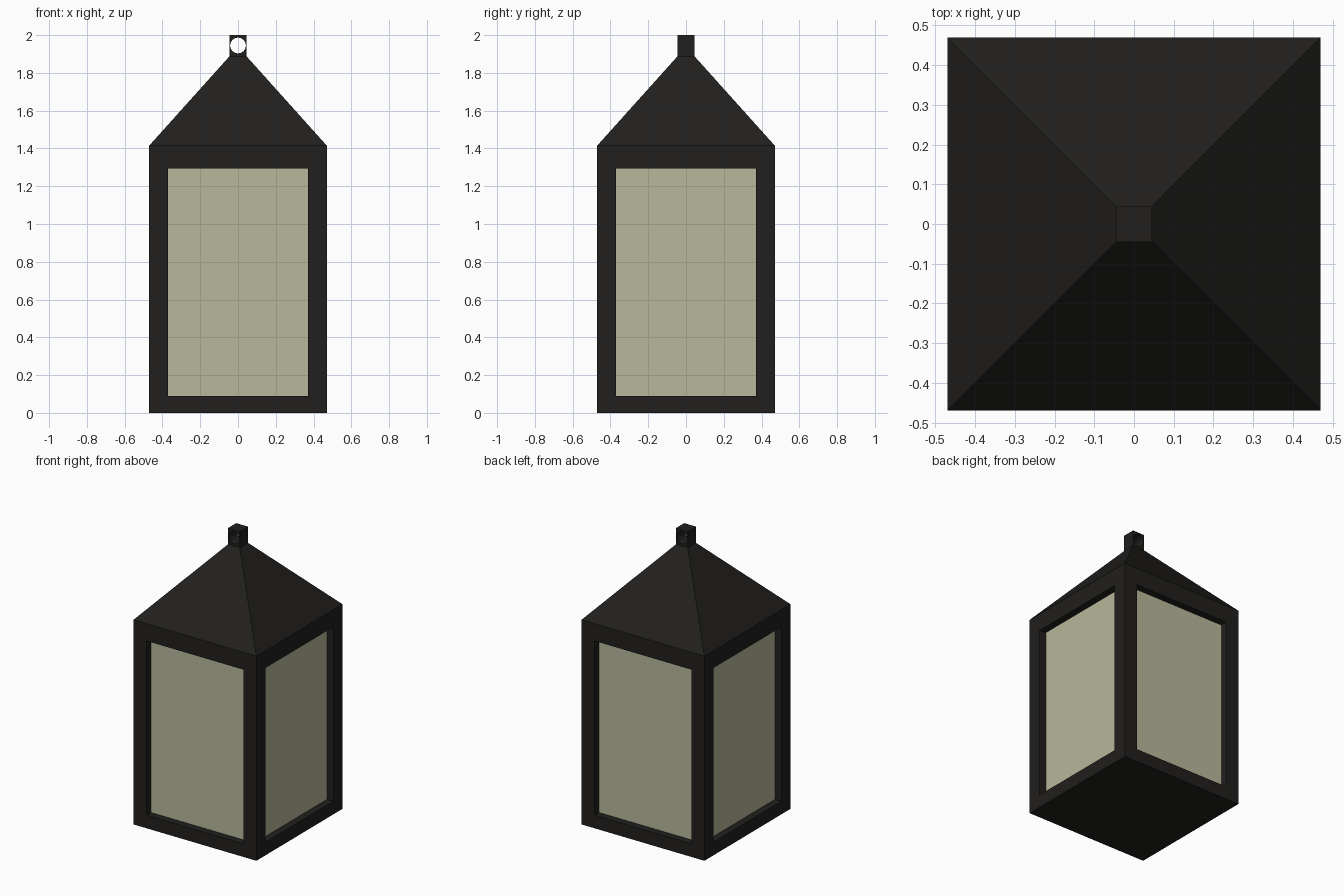
import bpy, bmesh, math
from mathutils import Matrix, Vector

if "Cube" in bpy.data.objects:
    bpy.data.objects.remove(bpy.data.objects["Cube"])

HALF, EAVE, ROOF_TOP, TOP = 0.47, 1.415, 1.888, 2.0
WIN, WIN_LOW, WIN_HIGH, RECESS, PIN = 0.37, 0.09, 1.295, 0.05, 0.045


def material(name, color):
    mat = bpy.data.materials.new(name)
    mat.diffuse_color = (*color, 1)
    mat.use_nodes = True
    mat.node_tree.nodes["Principled BSDF"].inputs["Base Color"].default_value = mat.diffuse_color
    return mat


def finish(bm, name, mat):
    mesh = bpy.data.meshes.new(name)
    bm.to_mesh(mesh)
    bm.free()
    obj = bpy.data.objects.new(name, mesh)
    bpy.context.collection.objects.link(obj)
    if mat:
        mesh.materials.append(mat)
    return obj


def block(z0, z1, half):
    bm = bmesh.new()
    bmesh.ops.create_cube(bm, size=1, matrix=Matrix.Translation((0, 0, (z0 + z1) / 2))
                          @ Matrix.Diagonal((2 * half, 2 * half, z1 - z0, 1)))
    return bm


metal = material("dark_metal", (0.015, 0.014, 0.013))
glass = material("frosted_glass", (0.48, 0.48, 0.33))

# Body and hipped roof: one closed shell with four recessed windows
bm = block(0, EAVE, HALF)
bm.normal_update()
sides = [f for f in bm.faces if abs(f.normal.z) < 0.5]
roof = next(f for f in bm.faces if f.normal.z > 0.5)
roof_cap = bmesh.ops.extrude_discrete_faces(bm, faces=[roof])["faces"][0]
for v in roof_cap.verts:
    v.co = (math.copysign(PIN, v.co.x), math.copysign(PIN, v.co.y), ROOF_TOP)
bmesh.ops.inset_individual(bm, faces=sides, thickness=HALF - WIN, use_even_offset=True)
for f in sides:
    for v in f.verts:
        v.co.z = WIN_HIGH if v.co.z > EAVE / 2 else WIN_LOW
panes = bmesh.ops.extrude_discrete_faces(bm, faces=sides)["faces"]
bm.normal_update()
for f in panes:
    shift = f.normal * -RECESS
    for v in f.verts:
        v.co += shift
    f.material_index = 1
lantern = finish(bm, "lantern_body", metal)
lantern.data.materials.append(glass)

# Hanging lug with a round hole from front to back
lug = finish(block(ROOF_TOP, TOP, PIN), "hanging_lug", metal)
bm = bmesh.new()
bmesh.ops.create_cone(bm, cap_ends=True, segments=16, radius1=0.042, radius2=0.042, depth=0.3,
                      matrix=Matrix.Translation((0, 0, 1.945)) @ Matrix.Rotation(math.pi / 2, 4, 'X'))
cutter = finish(bm, "hole_cutter", metal)
cutter.hide_render = True
cutter.hide_set(True)
cut = lug.modifiers.new("hole", 'BOOLEAN')
cut.operation, cut.object, cut.solver = 'DIFFERENCE', cutter, 'EXACT'
